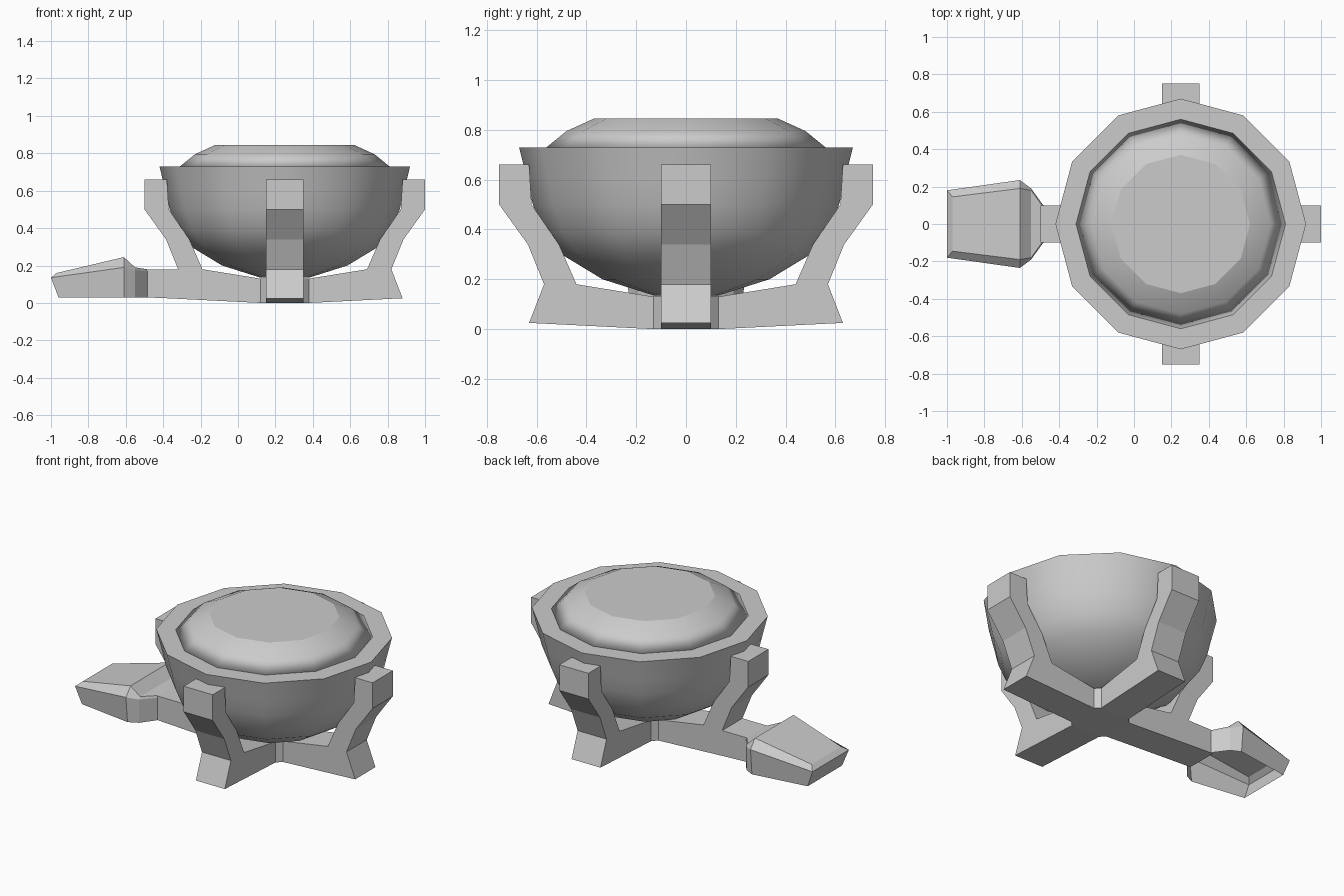
import bpy, bmesh, math
from mathutils import Matrix, Vector

if "Cube" in bpy.data.objects:
    bpy.data.objects.remove(bpy.data.objects["Cube"])

CX = 0.25  # bowl and stand axis


def finish(name, bm, fix_normals=True):
    if fix_normals:
        bmesh.ops.recalc_face_normals(bm, faces=bm.faces[:])
    me = bpy.data.meshes.new(name)
    bm.to_mesh(me)
    bm.free()
    ob = bpy.data.objects.new(name, me)
    bpy.context.collection.objects.link(ob)
    return ob


def lathe(name, profile, sides=12):
    """Revolve (r, z) points around the bowl axis; smooth except flat tops."""
    bm = bmesh.new()
    rings = []
    for r, z in profile:
        rings.append([bm.verts.new((CX + r * math.cos(math.tau * i / sides),
                                    r * math.sin(math.tau * i / sides), z))
                      for i in range(sides)])
    for a, b in zip(rings, rings[1:]):
        for i in range(sides):
            j = (i + 1) % sides
            bm.faces.new((a[i], a[j], b[j], b[i]))
    bm.faces.new(rings[0][::-1])
    bm.faces.new(rings[-1])
    bm.normal_update()
    for f in bm.faces:
        f.smooth = f.normal.z < 0.97
    return finish(name, bm, False)


def prism(name, points, depth, matrix):
    """Extrude a 2D outline along local z, centred, then place it."""
    bm = bmesh.new()
    face = bm.faces.new([bm.verts.new((x, y, -depth / 2)) for x, y in points])
    ext = bmesh.ops.extrude_face_region(bm, geom=[face])
    bmesh.ops.translate(bm, vec=(0, 0, depth),
                        verts=[v for v in ext["geom"] if isinstance(v, bmesh.types.BMVert)])
    bm.transform(matrix)
    return finish(name, bm)


# Bowl with flat rim
lathe("bowl", [(0.13, 0.135), (0.335, 0.2), (0.5, 0.3), (0.57, 0.39), (0.615, 0.5),
               (0.638, 0.6), (0.67, 0.73), (0.56, 0.73)])

# Domed contents
lathe("bowl_contents", [(0.56, 0.73), (0.48, 0.795), (0.37, 0.845)])

# Stand hub with chamfered corners
a, b = 0.13, 0.1
hub = [(a, -b), (a, b), (b, a), (-b, a), (-a, b), (-a, -b), (-b, -a), (b, -a)]
prism("stand_hub", hub, 0.13, Matrix.Translation((CX, 0, 0.065)))

# Four stand legs; the one facing -x runs on into the handle
upper = [(0.57, 0.18), (0.635, 0.34), (0.75, 0.5), (0.75, 0.66), (0.63, 0.66),
         (0.62, 0.5), (0.51, 0.34), (0.44, 0.18), (0.13, 0.13)]
foot = [(0.13, 0.0), (0.63, 0.025)]
beam = foot + [(0.75, 0.03), (0.75, 0.18)]
for i, label in enumerate(("right", "back", "left", "front")):
    outline = (beam if label == "left" else foot) + upper
    m = (Matrix.Translation((CX, 0, 0)) @ Matrix.Rotation(i * math.pi / 2, 4, "Z")
         @ Matrix.Rotation(math.pi / 2, 4, "X"))
    prism(label + "_leg", outline, 0.2, m)

# Handle shell, open underneath: (x, half width, z) for bottom, shoulder, top
sections = [
    [(-0.485, 0.10, 0.03), (-0.485, 0.10, 0.17), (-0.485, 0.09, 0.18)],
    [(-0.55, 0.19, 0.03), (-0.55, 0.19, 0.175), (-0.55, 0.18, 0.19)],
    [(-0.61, 0.22, 0.03), (-0.61, 0.235, 0.19), (-0.61, 0.19, 0.245)],
    [(-0.96, 0.17, 0.03), (-1.0, 0.18, 0.135), (-0.97, 0.145, 0.16)],
]
bm = bmesh.new()
rows = []
for s in sections:
    pts = [(x, -y, z) for x, y, z in s] + [(x, y, z) for x, y, z in reversed(s)]
    rows.append([bm.verts.new(p) for p in pts])
for p, q in zip(rows, rows[1:]):
    for i in range(5):
        bm.faces.new((p[i], p[i + 1], q[i + 1], q[i]))
e = rows[-1]
bm.faces.new((e[0], e[1], e[4], e[5]))
bm.faces.new((e[1], e[2], e[3], e[4]))
bmesh.ops.recalc_face_normals(bm, faces=bm.faces[:])
bm.normal_update()
top = max(bm.faces, key=lambda f: abs(f.normal.z) * f.calc_area())
if top.normal.z < 0:
    bmesh.ops.reverse_faces(bm, faces=bm.faces[:])
finish("handle", bm, False)
